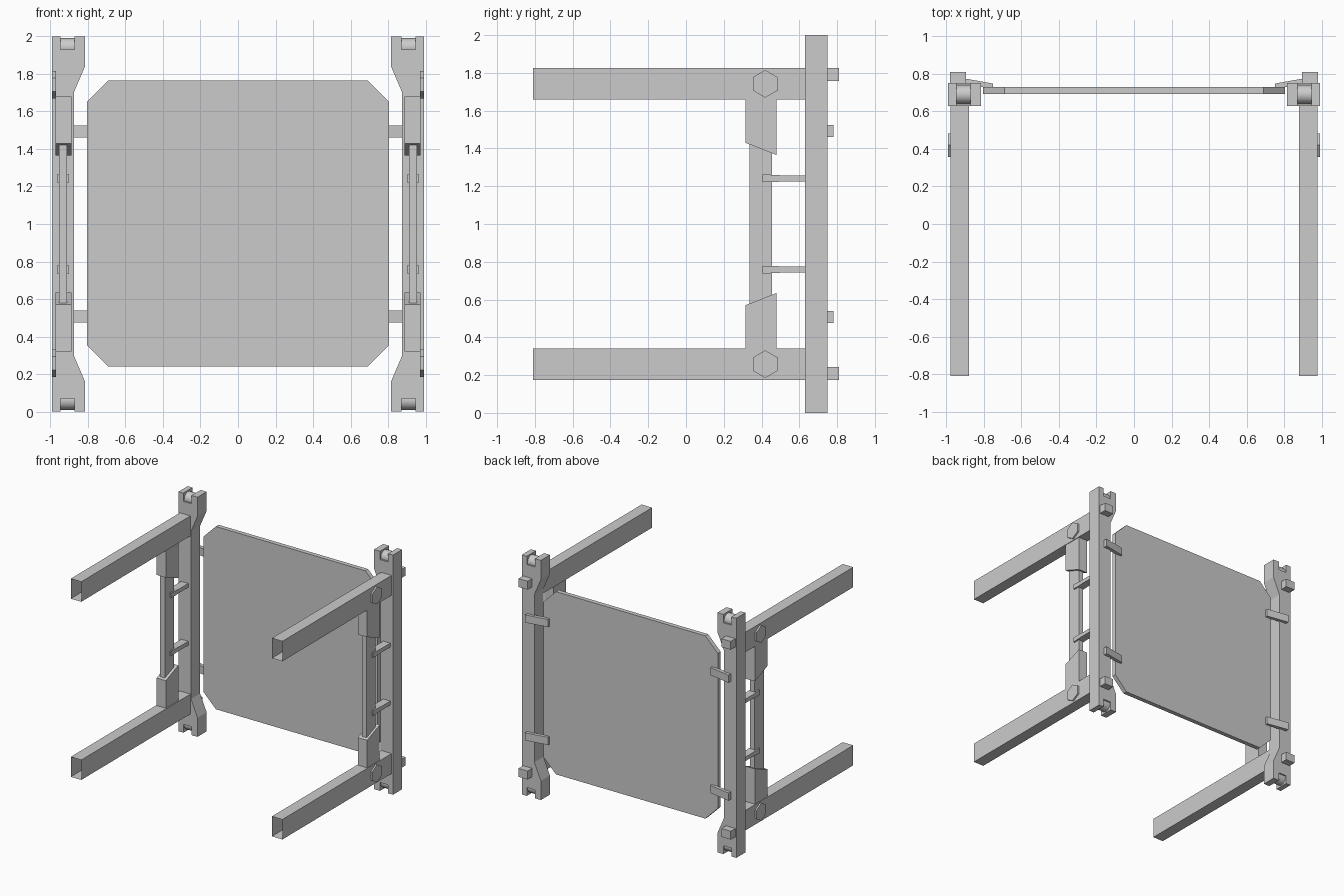
import bpy, bmesh, math

if "Cube" in bpy.data.objects:
    bpy.data.objects.remove(bpy.data.objects["Cube"])


def prism(name, pts, axis, lo, hi, caps=True, sx=1, flip=False):
    """Extrude a 2D profile along an axis; sx mirrors in x, flip mirrors about z = 1."""
    def place(a, b, d):
        x, y, z = {'x': (d, a, b), 'y': (a, d, b), 'z': (a, b, d)}[axis]
        return (x * sx, y, 2 - z if flip else z)
    bm = bmesh.new()
    rings = [[bm.verts.new(place(a, b, d)) for a, b in pts] for d in (lo, hi)]
    n = len(pts)
    for i in range(n):
        j = (i + 1) % n
        bm.faces.new((rings[0][i], rings[0][j], rings[1][j], rings[1][i]))
    if caps:
        bm.faces.new(rings[0][::-1])
        bm.faces.new(rings[1])
    bmesh.ops.recalc_face_normals(bm, faces=bm.faces[:])
    me = bpy.data.meshes.new(name)
    bm.to_mesh(me)
    bm.free()
    ob = bpy.data.objects.new(name, me)
    bpy.context.collection.objects.link(ob)
    return ob


def rect(a0, a1, b0, b1):
    return [(a0, b0), (a1, b0), (a1, b1), (a0, b1)]


def ngon(n, ca, cb, r, start=0.0):
    return [(ca + r * math.cos(start + 2 * math.pi * i / n),
             cb + r * math.sin(start + 2 * math.pi * i / n)) for i in range(n)]


# Back panel with chamfered corners
panel = [(-0.69, 0.24), (0.69, 0.24), (0.805, 0.355), (0.805, 1.65),
         (0.69, 1.765), (-0.69, 1.765), (-0.805, 1.65), (-0.805, 0.355)]
prism("back_panel", panel, 'y', 0.693, 0.73)

# Upper half of the post outline: flared end with roller slot
half = [(0.875, 1.70), (0.815, 1.84), (0.815, 2.0), (0.87, 2.0), (0.87, 1.93),
        (0.945, 1.93), (0.945, 2.0), (0.99, 2.0)]
post = half + [(x, 2 - z) for x, z in reversed(half)]

for sx, side in ((1, "right"), (-1, "left")):
    prism(f"post_{side}", post, 'y', 0.63, 0.75, sx=sx)
    # Upright strut between the sleeves
    prism(f"strut_{side}", rect(0.335, 0.455, 0.5, 1.5), 'x', 0.91, 0.953, sx=sx)

    for flip, level in ((False, "upper"), (True, "lower")):
        tag = f"{level}_{side}"
        kw = dict(sx=sx, flip=flip)
        # Open-ended tube arm
        prism(f"arm_{tag}", rect(0.88, 0.977, 1.66, 1.827), 'y', -0.81, 0.63,
              caps=False, **kw)
        # Slant-cut sleeve holding the strut
        prism(f"sleeve_{tag}", [(0.315, 1.43), (0.48, 1.365), (0.48, 1.68), (0.315, 1.68)],
              'x', 0.887, 0.972, **kw)
        # Hexagonal bolt head
        prism(f"bolt_{tag}", ngon(6, 0.42, 1.742, 0.073, math.pi / 2), 'x', 0.97, 0.99, **kw)
        # Tie peg from post to strut
        prism(f"tie_{tag}", [(0.405, 1.222), (0.46, 1.222), (0.52, 1.225), (0.63, 1.225),
                             (0.63, 1.258), (0.50, 1.258), (0.405, 1.263)],
              'x', 0.90, 0.965, **kw)
        # Rear block on the post
        prism(f"rear_block_{tag}", rect(0.895, 0.98, 1.757, 1.827), 'y', 0.74, 0.81, **kw)
        # Angled clip from post to panel
        prism(f"clip_{tag}", [(0.94, 0.75), (0.75, 0.72), (0.75, 0.748), (0.94, 0.782)],
              'z', 1.46, 1.524, **kw)
        # Roller in the end slot
        roller = prism(f"roller_{tag}", ngon(24, 0.69, 1.94, 0.05), 'x', 0.868, 0.947, **kw)
        bpy.ops.object.select_all(action='DESELECT')
        roller.select_set(True)
        bpy.context.view_layer.objects.active = roller
        bpy.ops.object.shade_smooth_by_angle()
